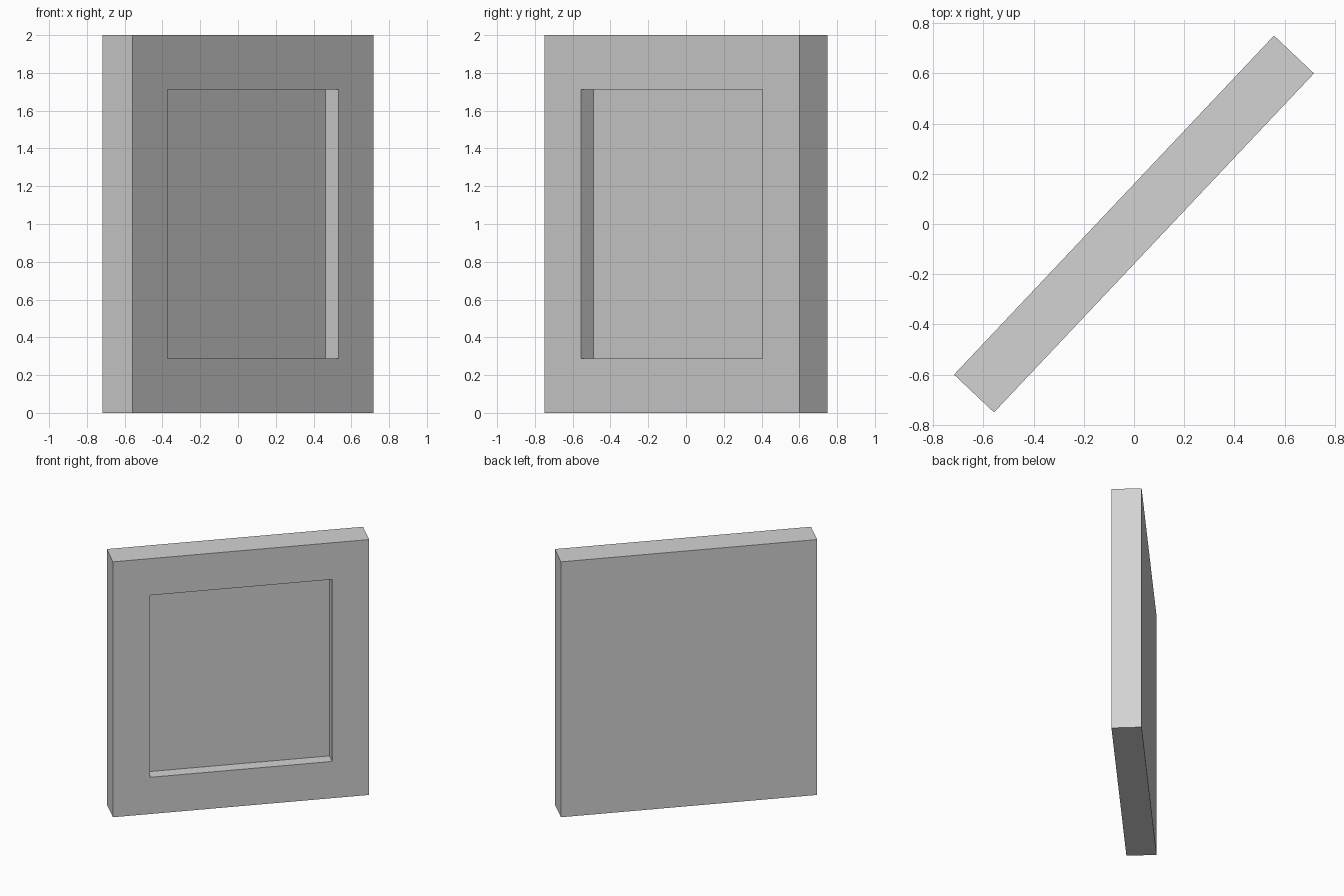
import bpy, bmesh
from math import radians
from mathutils import Matrix, Vector

if "Cube" in bpy.data.objects:
    bpy.data.objects.remove(bpy.data.objects["Cube"], do_unlink=True)

WIDTH, THICK, HEIGHT = 1.857, 0.219, 2.0
RECESS_W, RECESS_H, RECESS_DEPTH = 1.32, 1.425, 0.095
TURN = radians(46.65)

# Plain grey material
grey = bpy.data.materials.new("light_grey")
grey.use_nodes = True
colour = (0.65, 0.65, 0.65, 1)
grey.diffuse_color = colour
grey.node_tree.nodes["Principled BSDF"].inputs["Base Color"].default_value = colour

# Slab
bm = bmesh.new()
bmesh.ops.create_cube(bm, size=1)
bmesh.ops.scale(bm, vec=(WIDTH, THICK, HEIGHT), verts=bm.verts)
bm.normal_update()

# Rectangular recess in the front face: inset a border, then push inwards
front = min(bm.faces, key=lambda f: f.calc_center_median().y)
inner = bmesh.ops.extrude_discrete_faces(bm, faces=[front])["faces"][0]
bmesh.ops.scale(bm, vec=(RECESS_W / WIDTH, 1, RECESS_H / HEIGHT), verts=inner.verts)
floor = bmesh.ops.extrude_discrete_faces(bm, faces=[inner])["faces"][0]
bmesh.ops.translate(bm, vec=Vector((0, RECESS_DEPTH, 0)), verts=floor.verts)

# Turn about the vertical and stand on the ground
bmesh.ops.transform(bm, matrix=Matrix.Translation((0, 0, HEIGHT / 2)) @ Matrix.Rotation(TURN, 4, "Z"),
                    verts=bm.verts)
bmesh.ops.recalc_face_normals(bm, faces=bm.faces)

mesh = bpy.data.meshes.new("recessed_panel")
bm.to_mesh(mesh)
bm.free()
mesh.materials.append(grey)
panel = bpy.data.objects.new("recessed_panel", mesh)
bpy.context.collection.objects.link(panel)
